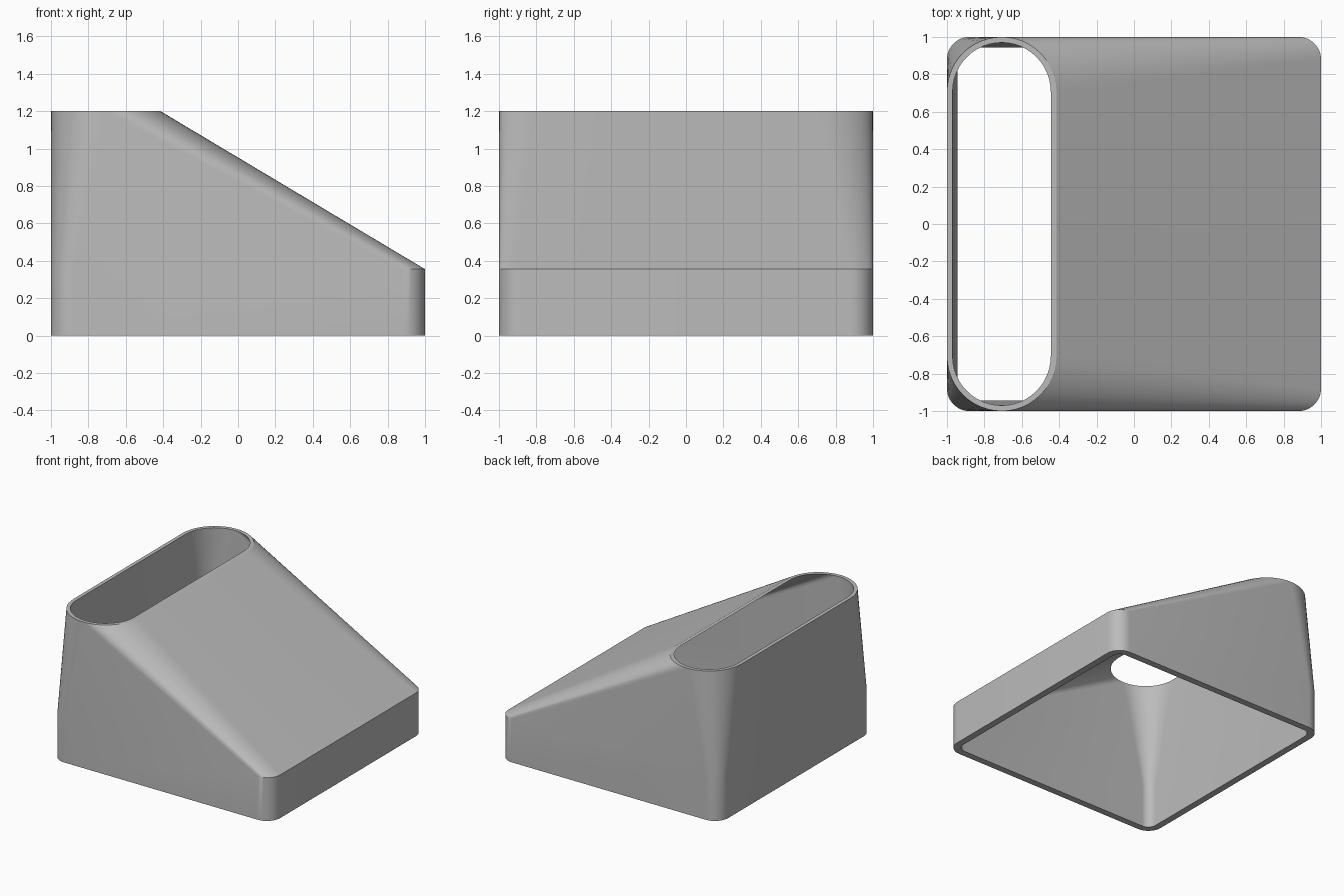
import bpy, bmesh, math

if "Cube" in bpy.data.objects:
    bpy.data.objects.remove(bpy.data.objects["Cube"])

SEG = 12  # segments per rounded corner


def rounded_rect(x0, x1, half_y, r, z):
    """Counter-clockwise outline with matching points for every section."""
    pts = []
    corners = [(x1 - r, half_y - r), (x0 + r, half_y - r),
               (x0 + r, -half_y + r), (x1 - r, -half_y + r)]
    for i, (cx, cy) in enumerate(corners):
        for k in range(SEG + 1):
            a = math.pi / 2 * (i + k / SEG)
            pts.append((cx + r * math.cos(a), cy + r * math.sin(a), z))
    # stadium ends share their middle point: nudge apart to keep clean quads
    return pts


# Sections run up the outside, over the top rim and down the inside
BASE_Z, TOP_Z = 0.355, 1.2
sections = [
    rounded_rect(-1.0, 1.0, 1.0, 0.12, 0.0),
    rounded_rect(-1.0, 1.0, 1.0, 0.12, BASE_Z),
    rounded_rect(-1.0, -0.415, 1.0, 0.2925, TOP_Z),
    rounded_rect(-0.97, -0.445, 0.97, 0.2625, TOP_Z),
    rounded_rect(-0.945, 0.945, 0.945, 0.07, BASE_Z),
    rounded_rect(-0.945, 0.945, 0.945, 0.07, 0.0),
]

bm = bmesh.new()
rings = [[bm.verts.new(p) for p in s] for s in sections]
n = len(rings[0])
for i, low in enumerate(rings):
    high = rings[(i + 1) % len(rings)]  # last pair closes the bottom rim
    for k in range(n):
        j = (k + 1) % n
        bm.faces.new((low[k], low[j], high[j], high[k]))
bmesh.ops.remove_doubles(bm, verts=bm.verts, dist=1e-5)
bmesh.ops.recalc_face_normals(bm, faces=bm.faces)

mesh = bpy.data.meshes.new("duct_hood")
bm.to_mesh(mesh)
bm.free()
hood = bpy.data.objects.new("duct_hood", mesh)
bpy.context.collection.objects.link(hood)

# Plain grey plastic
grey = bpy.data.materials.new("grey")
grey.diffuse_color = (0.5, 0.5, 0.5, 1)
grey.use_nodes = True
grey.node_tree.nodes["Principled BSDF"].inputs["Base Color"].default_value = grey.diffuse_color
mesh.materials.append(grey)

# Smooth corners, crisp rims and slope fold
bpy.context.view_layer.objects.active = hood
hood.select_set(True)
bpy.ops.object.shade_smooth_by_angle(angle=math.radians(25))
